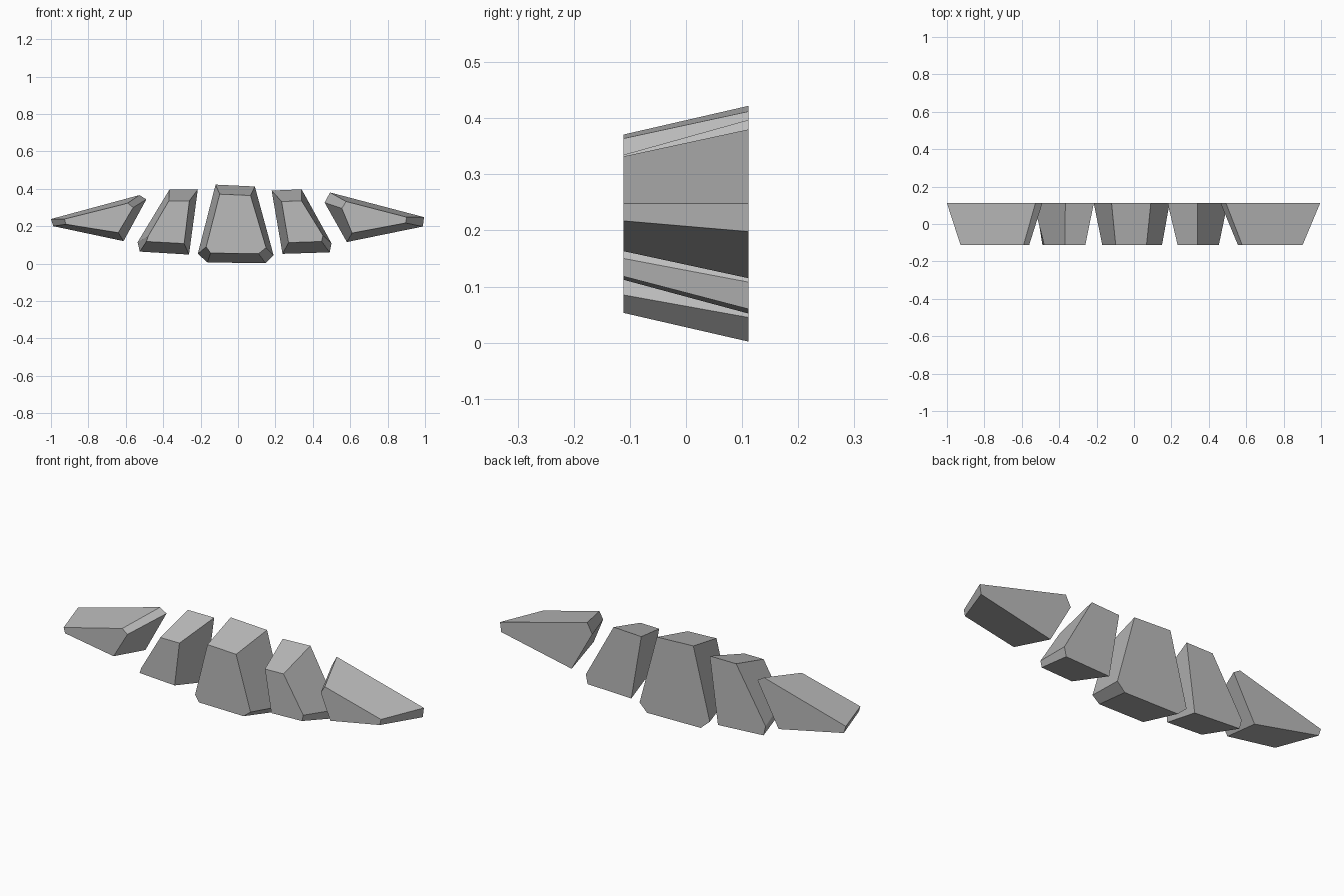
import bpy
import bmesh

default_cube = bpy.data.objects.get("Cube")
if default_cube:
    bpy.data.objects.remove(default_cube, do_unlink=True)

HALF_DEPTH = 0.111

# One plain stone grey for every block
stone = bpy.data.materials.new("stone_grey")
stone.use_nodes = True
stone.diffuse_color = (0.5, 0.5, 0.5, 1)
stone.node_tree.nodes["Principled BSDF"].inputs["Base Color"].default_value = stone.diffuse_color


def tapered_block(name, back, front):
    """Loft a wide rear outline to a smaller front outline, both given as (x, z)."""
    bm = bmesh.new()
    rear_ring = [bm.verts.new((x, HALF_DEPTH, z)) for x, z in back]
    front_ring = [bm.verts.new((x, -HALF_DEPTH, z)) for x, z in front]
    bm.faces.new(rear_ring)
    bm.faces.new(front_ring)
    count = len(rear_ring)
    for i in range(count):
        j = (i + 1) % count
        bm.faces.new((rear_ring[i], rear_ring[j], front_ring[j], front_ring[i]))
    bmesh.ops.recalc_face_normals(bm, faces=bm.faces)
    mesh = bpy.data.meshes.new(name)
    bm.to_mesh(mesh)
    bm.free()
    mesh.materials.append(stone)
    block = bpy.data.objects.new(name, mesh)
    bpy.context.collection.objects.link(block)
    return block


# Large middle block with two clipped lower corners
tapered_block(
    "center_block",
    back=[(-.12, .422), (.09, .412), (.19, .045), (.147, .002), (-.163, .006), (-.215, .052)],
    front=[(-.098, .371), (.067, .364), (.15, .085), (.11, .053), (-.147, .056), (-.17, .09)])

# Pair of medium blocks, each with a clipped outer lower corner
tapered_block(
    "right_inner_block",
    back=[(-.367, .395), (-.215, .395), (-.262, .048), (-.525, .064), (-.537, .114)],
    front=[(-.37, .335), (-.26, .335), (-.288, .107), (-.49, .118), (-.48, .147)])
tapered_block(
    "left_inner_block",
    back=[(.18, .39), (.34, .397), (.5, .108), (.49, .06), (.238, .052)],
    front=[(.233, .332), (.34, .335), (.454, .15), (.447, .118), (.27, .112)])

# Pair of pointed end blocks with a clipped inner upper corner
tapered_block(
    "right_outer_block",
    back=[(-1, .238), (-.527, .366), (-.49, .343), (-.612, .12), (-.988, .2)],
    front=[(-.928, .238), (-.59, .323), (-.56, .3), (-.64, .165), (-.92, .21)])
tapered_block(
    "left_outer_block",
    back=[(.492, .38), (.995, .248), (.988, .198), (.582, .115), (.463, .326)],
    front=[(.578, .332), (.902, .248), (.896, .217), (.61, .163), (.555, .295)])
